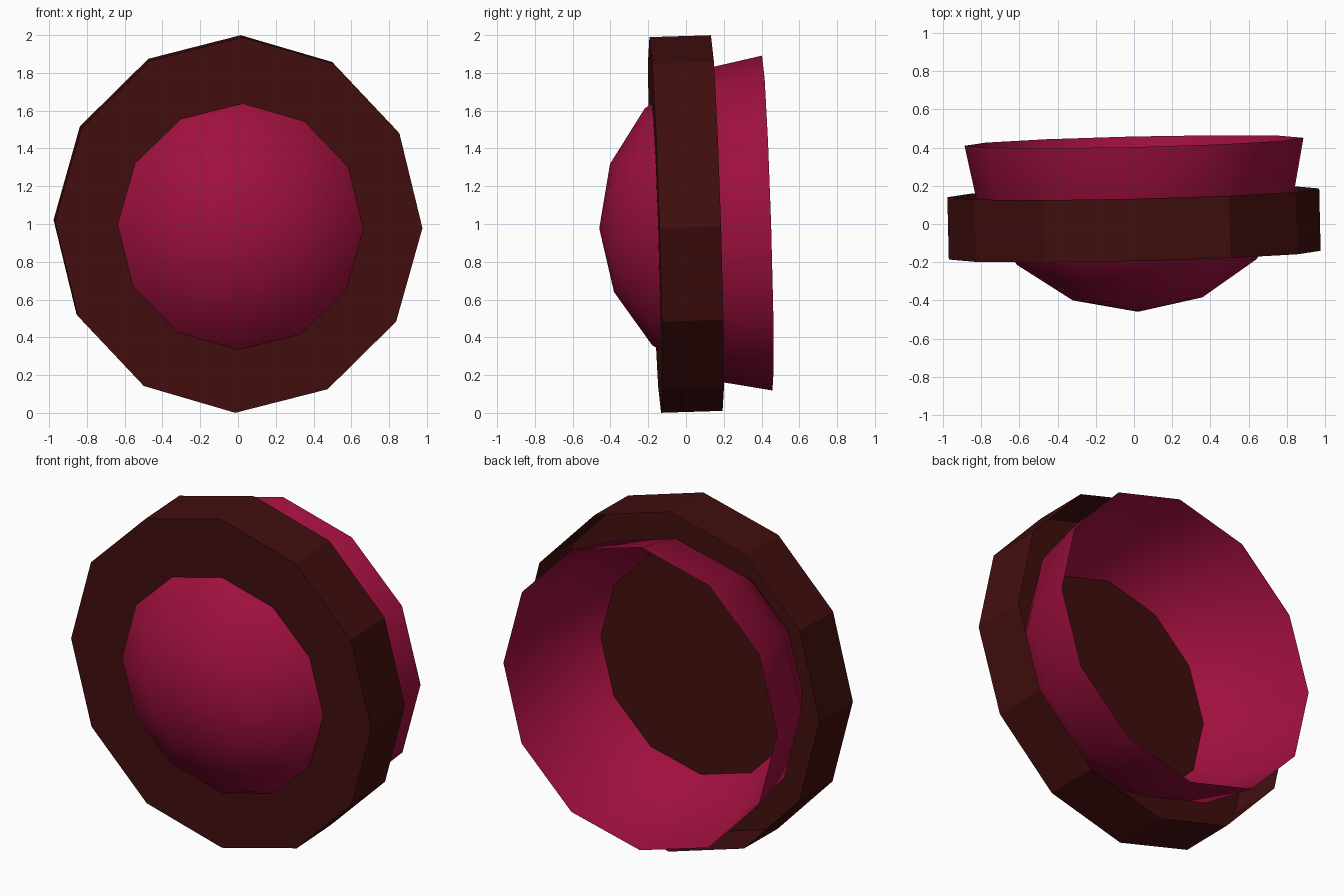
import bpy, bmesh
from math import sin, cos, pi, radians
from mathutils import Matrix, Euler

if "Cube" in bpy.data.objects:
    bpy.data.objects.remove(bpy.data.objects["Cube"], do_unlink=True)

SIDES = 12
TILT = Euler((radians(1.8), radians(1.0), radians(1.35)))


def material(name, color):
    mat = bpy.data.materials.new(name)
    mat.use_nodes = True
    mat.diffuse_color = color
    bsdf = mat.node_tree.nodes["Principled BSDF"]
    bsdf.inputs["Base Color"].default_value = color
    bsdf.inputs["Roughness"].default_value = 0.8
    return mat


def lathe(name, profile, location, scale, mat):
    """Spin (radius, depth) points around the y axis, starting at the top."""
    bm = bmesh.new()
    verts = [bm.verts.new((0, y, r)) for r, y in profile]
    edges = [bm.edges.new(pair) for pair in zip(verts, verts[1:])]
    bmesh.ops.spin(bm, geom=verts + edges, cent=(0, 0, 0), axis=(0, 1, 0),
                   angle=2 * pi, steps=SIDES, use_duplicate=False)
    bmesh.ops.remove_doubles(bm, verts=bm.verts, dist=0.0005)
    bmesh.ops.recalc_face_normals(bm, faces=bm.faces)
    # Open shells: make sure the front tip faces forward
    front = min(bm.faces, key=lambda f: f.calc_center_median().y)
    if front.normal.y > 0:
        bmesh.ops.reverse_faces(bm, faces=bm.faces)
    bmesh.ops.transform(bm, verts=bm.verts, matrix=Matrix.Diagonal((*scale, 1)))
    mesh = bpy.data.meshes.new(name)
    bm.to_mesh(mesh)
    bm.free()
    mesh.materials.append(mat)
    obj = bpy.data.objects.new(name, mesh)
    obj.location = location
    obj.rotation_euler = TILT
    bpy.context.collection.objects.link(obj)
    return obj


brown = material("dark brown", (0.054, 0.0044, 0.0044, 1))
crimson = material("crimson", (0.35, 0.005, 0.048, 1))

# Shallow pan: closed front, open back
lathe("outer_pan", [(0, -0.163), (0.995, -0.163), (0.995, 0.163)],
      (0, 0, 1), (0.978, 1, 1), brown)

# Hollow half sphere pushed through the pan, open at the back
arc = [i * pi / 8 for i in range(5)]
dome = lathe("dome_shell", [(sin(a), -cos(a)) for a in arc],
             (0, 0.43, 1.005), (0.887, 0.89, 0.887), crimson)

bpy.ops.object.select_all(action="DESELECT")
dome.select_set(True)
bpy.context.view_layer.objects.active = dome
bpy.ops.object.shade_smooth_by_angle(angle=radians(40))
